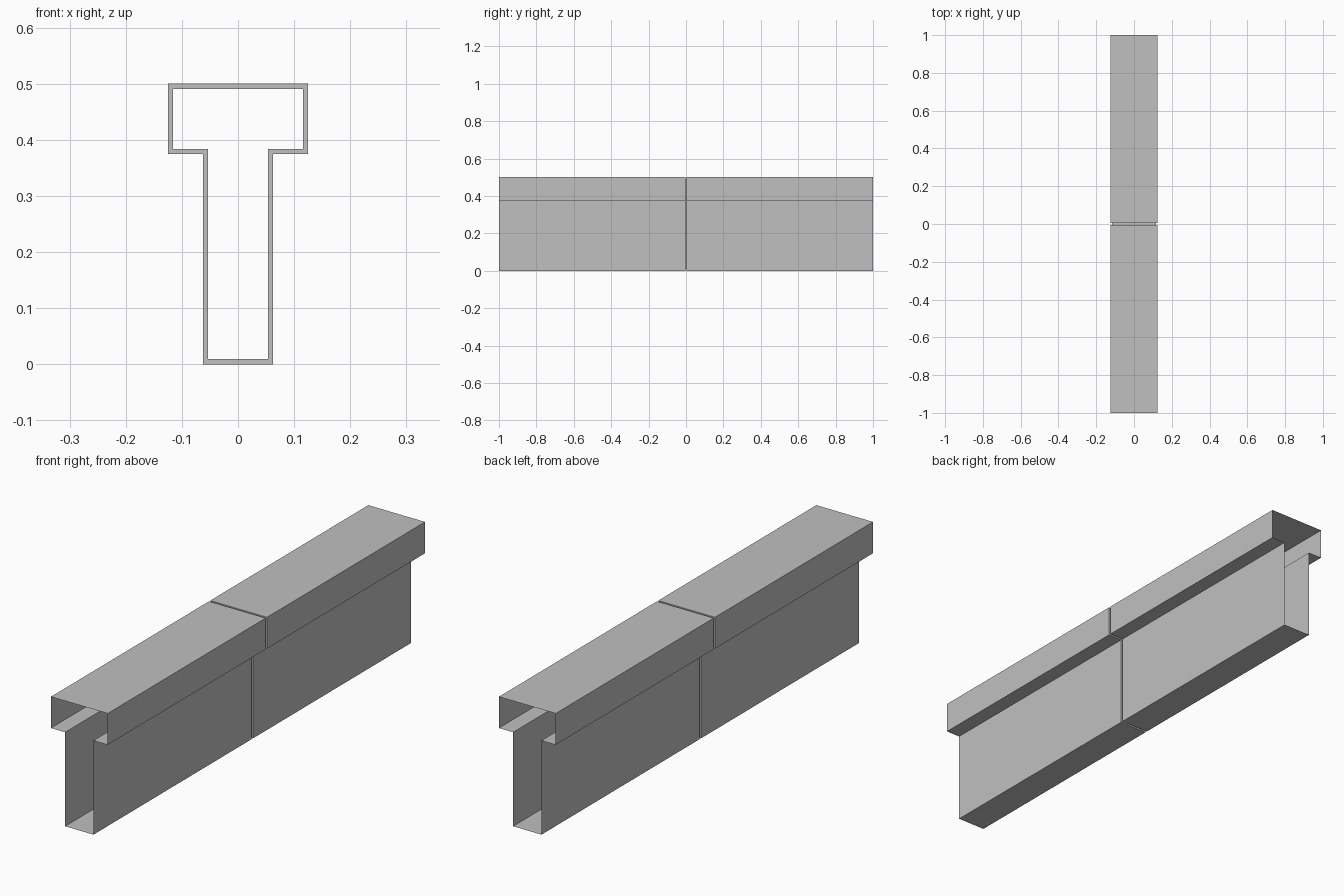
import bpy
import bmesh

if "Cube" in bpy.data.objects:
    bpy.data.objects.remove(bpy.data.objects["Cube"])

GROOVE_DEPTH = 0.009
GROOVE_HALF = 0.004

steel = bpy.data.materials.new("light grey")
steel.diffuse_color = (0.53, 0.53, 0.53, 1)
steel.use_nodes = True
steel.node_tree.nodes["Principled BSDF"].inputs["Base Color"].default_value = steel.diffuse_color


def t_profile(inset):
    """T-shaped outline (x, z), shrunk evenly by inset."""
    i = inset
    right = [(0.0625 - i, i), (0.0625 - i, 0.375 + i), (0.125 - i, 0.375 + i), (0.125 - i, 0.5 - i)]
    return right + [(-x, z) for x, z in reversed(right)]


# Open-ended T-shaped shell with a narrow groove around its middle
stations = [(-1, 0), (-GROOVE_HALF, 0), (-GROOVE_HALF, GROOVE_DEPTH),
            (GROOVE_HALF, GROOVE_DEPTH), (GROOVE_HALF, 0), (1, 0)]
bm = bmesh.new()
rings = [[bm.verts.new((x, y, z)) for x, z in t_profile(inset)] for y, inset in stations]
for a, b in zip(rings, rings[1:]):
    for k in range(len(a)):
        n = (k + 1) % len(a)
        bm.faces.new((a[k], a[n], b[n], b[k]))

# Make all faces point outward
bm.normal_update()
top = max(bm.faces, key=lambda f: f.calc_center_median().z)
if top.normal.z < 0:
    bmesh.ops.reverse_faces(bm, faces=bm.faces[:])

mesh = bpy.data.meshes.new("t_beam_shell")
bm.to_mesh(mesh)
bm.free()
mesh.materials.append(steel)
beam = bpy.data.objects.new("t_beam_shell", mesh)
bpy.context.collection.objects.link(beam)
